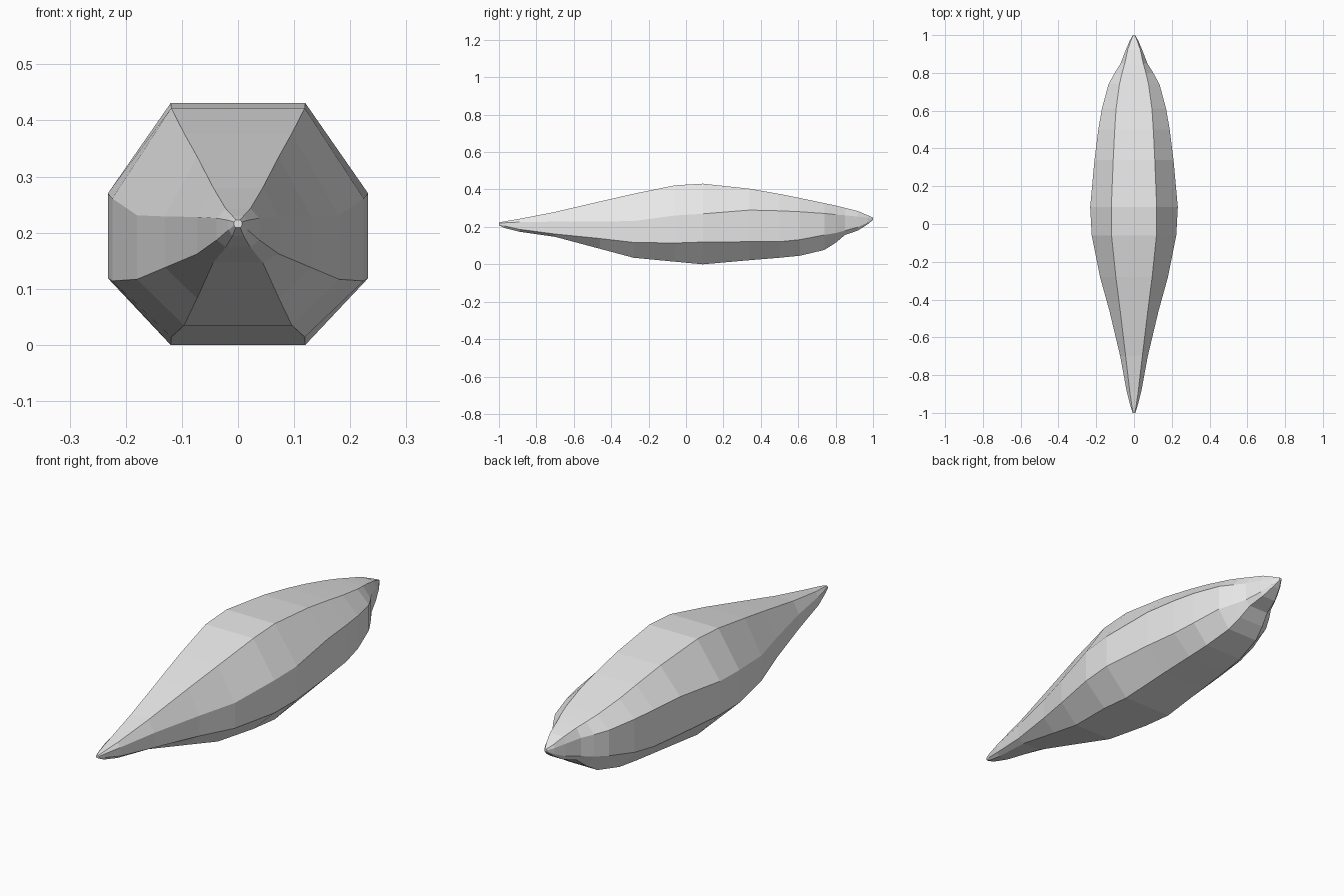
import bpy
import bmesh

# Hull stations along y:
# y, inner half-width, outer half-width, bottom z, lower chine z, upper chine z, top z
STATIONS = [
    (-1.00, .004, .007, .209, .213, .219, .223),
    (-0.97, .010, .017, .194, .205, .222, .230),
    (-0.89, .022, .038, .174, .187, .226, .243),
    (-0.70, .044, .073, .147, .162, .228, .280),
    (-0.46, .073, .130, .083, .138, .229, .336),
    (-0.28, .096, .180, .035, .117, .231, .377),
    (-0.06, .119, .224, .014, .114, .261, .422),
    (0.09, .120, .232, .000, .119, .270, .431),
    (0.34, .110, .209, .022, .121, .290, .404),
    (0.50, .102, .189, .035, .121, .286, .376),
    (0.61, .095, .170, .046, .132, .281, .354),
    (0.74, .077, .135, .077, .157, .272, .327),
    (0.80, .063, .102, .115, .167, .266, .314),
    (0.85, .049, .071, .157, .180, .262, .302),
    (0.92, .034, .044, .181, .199, .255, .284),
    (0.97, .017, .023, .213, .222, .249, .263),
    (1.00, .003, .006, .238, .241, .246, .250),
]


def octagon(y, inner, outer, bottom, low, high, top):
    right = [(inner, bottom), (outer, low), (outer, high), (inner, top)]
    left = [(-x, z) for x, z in reversed(right)]
    return [(x, y, z) for x, z in right + left]


# Eight-sided hull lofted through the stations
bm = bmesh.new()
rings = [[bm.verts.new(p) for p in octagon(*s)] for s in STATIONS]
for a, b in zip(rings, rings[1:]):
    for i in range(8):
        j = (i + 1) % 8
        bm.faces.new((a[i], a[j], b[j], b[i]))

# Small end caps
bm.faces.new(rings[0])
bm.faces.new(rings[-1])
bmesh.ops.recalc_face_normals(bm, faces=bm.faces)

mesh = bpy.data.meshes.new("hull")
bm.to_mesh(mesh)
bm.free()
hull = bpy.data.objects.new("hull", mesh)
bpy.context.collection.objects.link(hull)

# Plain light grey surface
grey = bpy.data.materials.new("light_grey")
grey.diffuse_color = (0.8, 0.8, 0.8, 1)
mesh.materials.append(grey)

# Smooth along the length, sharp at the chines
bpy.context.view_layer.objects.active = hull
hull.select_set(True)
for p in mesh.polygons:
    p.use_smooth = False
